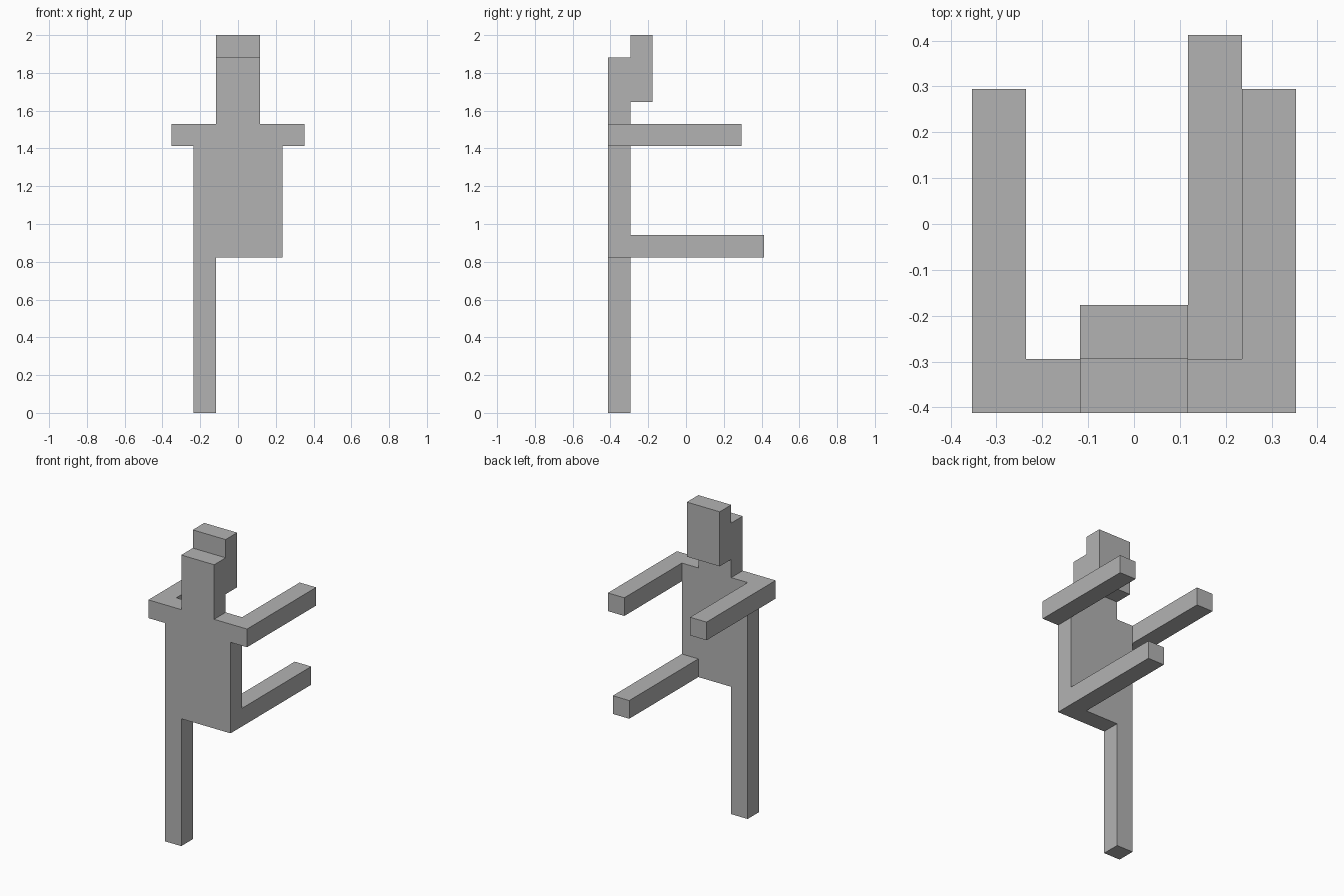
import bpy
from mathutils import Matrix, Vector
import bmesh

cube = bpy.data.objects.get("Cube")
if cube:
    bpy.data.objects.remove(cube, do_unlink=True)

# The figure is laid out on a block grid 17 blocks high and 7 deep
BLOCK = 2 / 17
DEPTH = 7

grey = bpy.data.materials.new("plain grey")
grey.use_nodes = True
colour = (0.45, 0.45, 0.45, 1)
grey.diffuse_color = colour
grey.node_tree.nodes["Principled BSDF"].inputs["Base Color"].default_value = colour


def block(name, x, y, z):
    """Box spanning the given (low, high) ranges in blocks; y starts at the front."""
    low, high = (Vector(corner) for corner in zip(x, y, z))
    centre = (low + high) / 2 - Vector((0, DEPTH / 2, 0))
    bm = bmesh.new()
    bmesh.ops.create_cube(bm, size=1, matrix=Matrix.Scale(BLOCK, 4)
                          @ Matrix.Translation(centre)
                          @ Matrix.Diagonal((high - low).to_4d()))
    mesh = bpy.data.meshes.new(name)
    bm.to_mesh(mesh)
    bm.free()
    mesh.materials.append(grey)
    obj = bpy.data.objects.new(name, mesh)
    bpy.context.collection.objects.link(obj)
    return obj


# Standing leg and leg stretched out behind
block("standing_leg", (-2, -1), (0, 1), (0, 7))
block("raised_leg", (1, 2), (1, 7), (7, 8))

# Body
block("torso", (-2, 2), (0, 1), (7, 13))

# Arms reaching out on both sides
block("right_arm", (-3, -2), (0, 6), (12, 13))
block("left_arm", (2, 3), (0, 6), (12, 13))

# Head: front slab rising from the torso, back slab one block higher
block("head_front", (-1, 1), (0, 1), (13, 16))
block("head_back", (-1, 1), (1, 2), (14, 17))
